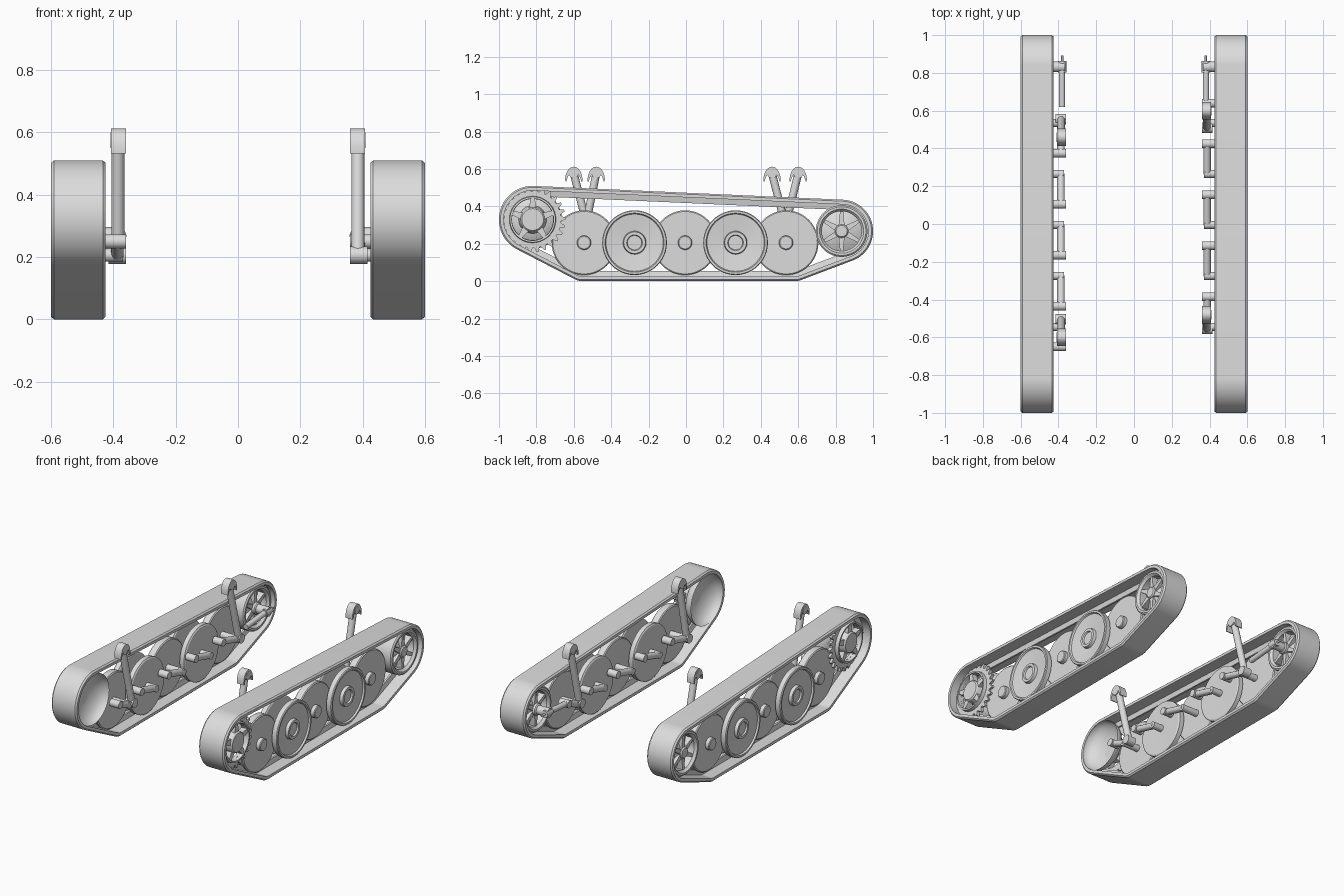
import bpy, bmesh, math
from math import sin, cos, pi
from mathutils import Vector

old = bpy.data.objects.get("Cube")
if old:
    bpy.data.objects.remove(old, do_unlink=True)

steel = bpy.data.materials.new("light grey steel")
steel.use_nodes = True
GREY = (0.72, 0.72, 0.72, 1)
steel.diffuse_color = GREY
steel.node_tree.nodes["Principled BSDF"].inputs["Base Color"].default_value = GREY


def finish(name, bm, side):
    """Place a part built for the left (+x), or mirror it to the right."""
    for v in bm.verts:
        v.co.x *= side
    bmesh.ops.recalc_face_normals(bm, faces=bm.faces)
    mesh = bpy.data.meshes.new(name)
    bm.to_mesh(mesh)
    bm.free()
    mesh.materials.append(steel)
    obj = bpy.data.objects.new(("left_" if side > 0 else "right_") + name, mesh)
    bpy.context.collection.objects.link(obj)
    bpy.ops.object.select_all(action='DESELECT')
    obj.select_set(True)
    bpy.context.view_layer.objects.active = obj
    bpy.ops.object.shade_smooth_by_angle(angle=math.radians(32))


def skin(bm, rings, closed):
    """Join closed rings of points with quads; close the stack or cap it."""
    rows = [[bm.verts.new(p) for p in ring] for ring in rings]
    n = len(rows[0])
    pairs = list(zip(rows, rows[1:])) + ([(rows[-1], rows[0])] if closed else [])
    for a, b in pairs:
        for i in range(n):
            j = (i + 1) % n
            bm.faces.new((a[i], a[j], b[j], b[i]))
    if not closed:
        bm.faces.new(rows[0])
        bm.faces.new(rows[-1])


def lathe(name, side, centre, profile, closed=False, n=48):
    """Turn a profile of (x, radius) about the sideways axis."""
    bm = bmesh.new()
    skin(bm, [[(x, centre[0] + r * cos(2 * pi * i / n), centre[1] + r * sin(2 * pi * i / n))
               for i in range(n)] for x, r in profile], closed)
    finish(name, bm, side)


def rod(bm, a, b, r, n=16):
    a, b = Vector(a), Vector(b)
    d = b - a
    u = d.orthogonal().normalized()
    w = d.normalized().cross(u)
    skin(bm, [[p + r * (u * cos(2 * pi * i / n) + w * sin(2 * pi * i / n))
               for i in range(n)] for p in (a, b)], False)


def rods(name, side, *items):
    bm = bmesh.new()
    for a, b, r in items:
        rod(bm, a, b, r)
    finish(name, bm, side)


def spokes(name, side, centre, x0, x1, r0, r1, w0, w1, count, turn):
    """Tapered radial spokes between a hub and a rim."""
    bm = bmesh.new()
    for k in range(count):
        t = turn + 2 * pi * k / count
        at = lambda r, w: (centre[0] + r * cos(t) - w * sin(t), centre[1] + r * sin(t) + w * cos(t))
        quad = [at(r0, -w0), at(r1, -w1), at(r1, w1), at(r0, w0)]
        skin(bm, [[(x, y, z) for y, z in quad] for x in (x0, x1)], False)
    finish(name, bm, side)


def gear(name, side, centre, x0, x1, root, tip, hole, teeth):
    """Toothed plate with an open middle."""
    n = teeth * 4

    def ring(x, radius):
        return [(x, centre[0] + radius(i) * cos(2 * pi * i / n),
                 centre[1] + radius(i) * sin(2 * pi * i / n)) for i in range(n)]
    tooth = lambda i: tip if i % 4 < 2 else root
    bore = lambda i: hole
    bm = bmesh.new()
    skin(bm, [ring(x0, bore), ring(x0, tooth), ring(x1, tooth), ring(x1, bore)], True)
    finish(name, bm, side)


SPROCKET, IDLER = (-0.82, 0.33), (0.832, 0.268)
# Circles (y, z, radius) that the track wraps around
WRAP = [(*SPROCKET, 0.18), (*IDLER, 0.168), (-0.55, 0.1, 0.1), (0.58, 0.1, 0.1)]


def track_loop(x, depth, n=128):
    points = []
    for i in range(n):
        c, s = cos(2 * pi * i / n), sin(2 * pi * i / n)
        y, z, r = max(WRAP, key=lambda k: k[0] * c + k[1] * s + k[2])
        points.append((x, y + (r - depth) * c, z + (r - depth) * s))
    return points


def track(name, side, section):
    bm = bmesh.new()
    skin(bm, [track_loop(x, d) for x, d in section], True)
    finish(name, bm, side)


def shock(side, y_top, y_low):
    """Damper tube with a hooked bracket on top."""
    top = 0.575
    bm = bmesh.new()
    rod(bm, (0.385, y_low, 0.206), (0.385, y_top, top), 0.021)
    rod(bm, (0.36, y_low, 0.206), (0.415, y_low, 0.206), 0.028)
    rod(bm, (0.36, y_top, top), (0.41, y_top, top), 0.025)
    # Hook: a tall arched strap, open at the bottom, tapering to its tips
    rings = []
    for k in range(13):
        t = pi * k / 12
        thick = 0.005 + 0.013 * sin(t)
        inner, outer = 0.037 - thick / 2, 0.037 + thick / 2
        rings.append([(x, y_top + 1.15 * r * cos(t), top - 0.043 + 1.75 * r * sin(t)) for x, r in
                      ((0.36, inner), (0.36, outer), (0.408, outer), (0.408, inner))])
    skin(bm, rings, False)
    finish("shock_absorber", bm, side)


WHEEL_Z = 0.206
WHEELS = [-0.545, -0.275, -0.005, 0.265, 0.535]

for side in (1, -1):
    # Track band and its central guide ridge
    track("track_band", side, [(0.434, 0), (0.591, 0), (0.6, 0.008), (0.6, 0.025),
                               (0.425, 0.025), (0.425, 0.008)])
    track("track_guide", side, [(0.5, 0.02), (0.525, 0.02), (0.518, 0.055), (0.507, 0.055)])

    # Interleaved road wheels: twin discs straddle the single middle discs
    for i, y in enumerate(WHEELS):
        c = (y, WHEEL_Z)
        if i % 2:
            lathe("twin_wheel_outer_disc", side, c, [
                (0.545, 0.04), (0.545, 0.165), (0.55, 0.173), (0.58, 0.173), (0.585, 0.169),
                (0.585, 0.158), (0.575, 0.153), (0.565, 0.062), (0.584, 0.058),
                (0.584, 0.042), (0.575, 0.038)])
            lathe("twin_wheel_inner_disc", side, c, [
                (0.44, 0.04), (0.436, 0.165), (0.441, 0.173), (0.47, 0.173), (0.475, 0.165),
                (0.475, 0.04)])
        else:
            lathe("middle_wheel", side, c, [
                (0.485, 0.04), (0.485, 0.167), (0.49, 0.173), (0.53, 0.173), (0.535, 0.167),
                (0.535, 0.038), (0.558, 0.038), (0.562, 0.033)])

        # Swing arm: axle, arm and pivot pin; end arms are shorter
        reach = 0.16 * side
        if (i == 0 and side < 0) or (i == 4 and side > 0):
            reach = 0.105 * side
        p, pivot_z = y + reach, 0.25
        rods("swing_arm", side,
             ((0.37, y, WHEEL_Z), (0.55, y, WHEEL_Z), 0.021),
             ((0.387, y, WHEEL_Z), (0.387, p, pivot_z), 0.02),
             ((0.36, p, pivot_z), (0.425, p, pivot_z), 0.023))

    # Dampers on the first and last arms, leaning opposite ways per side
    if side > 0:
        shock(side, -0.48, -0.555)
        shock(side, 0.6, 0.51)
    else:
        shock(side, -0.6, -0.505)
        shock(side, 0.46, 0.555)

    # Drive sprocket: toothed plate, rim, spokes, hub and bowl-shaped inner face
    gear("sprocket_teeth", side, SPROCKET, 0.53, 0.55, 0.152, 0.176, 0.11, 26)
    lathe("sprocket_rim", side, SPROCKET, [(0.54, 0.11), (0.54, 0.126),
                                           (0.572, 0.122), (0.572, 0.112)], True)
    bowl = [(0.43 + 0.085 * cos(pi / 2 * k / 8), 0.004 + 0.152 * sin(pi / 2 * k / 8))
            for k in range(9)]
    lathe("sprocket_bowl", side, SPROCKET, bowl + [(x + 0.008, r) for x, r in bowl[::-1]])
    lathe("sprocket_hub", side, SPROCKET, [(0.51, 0.075), (0.57, 0.064), (0.576, 0.058)])
    spokes("sprocket_spokes", side, SPROCKET, 0.53, 0.566, 0.055, 0.117, 0.02, 0.011, 5, pi / 2)

    # Rear idler: rim, conical web, spokes on both faces and hub
    lathe("idler_rim", side, IDLER, [(0.445, 0.118), (0.445, 0.13), (0.452, 0.138),
                                     (0.573, 0.138), (0.58, 0.13), (0.58, 0.118),
                                     (0.565, 0.106), (0.46, 0.106)], True)
    lathe("idler_web", side, IDLER, [(0.47, 0.034), (0.507, 0.11), (0.517, 0.11), (0.555, 0.034)])
    lathe("idler_hub", side, IDLER, [(0.44, 0.03), (0.446, 0.036), (0.568, 0.036), (0.575, 0.03)])
    spokes("idler_spokes", side, IDLER, 0.46, 0.565, 0.03, 0.11, 0.016, 0.008, 6, pi / 6)

    # Idler crank and track tensioner rod
    y, z = IDLER
    rods("idler_crank", side,
         ((0.365, y, z), (0.46, y, z), 0.028),
         ((0.38, y - 0.03, z), (0.38, y + 0.03, z), 0.022),
         ((0.38, y, z), (0.38, y + 0.06, z), 0.006),
         ((0.381, 0.62, 0.25), (0.381, y, z), 0.017))
